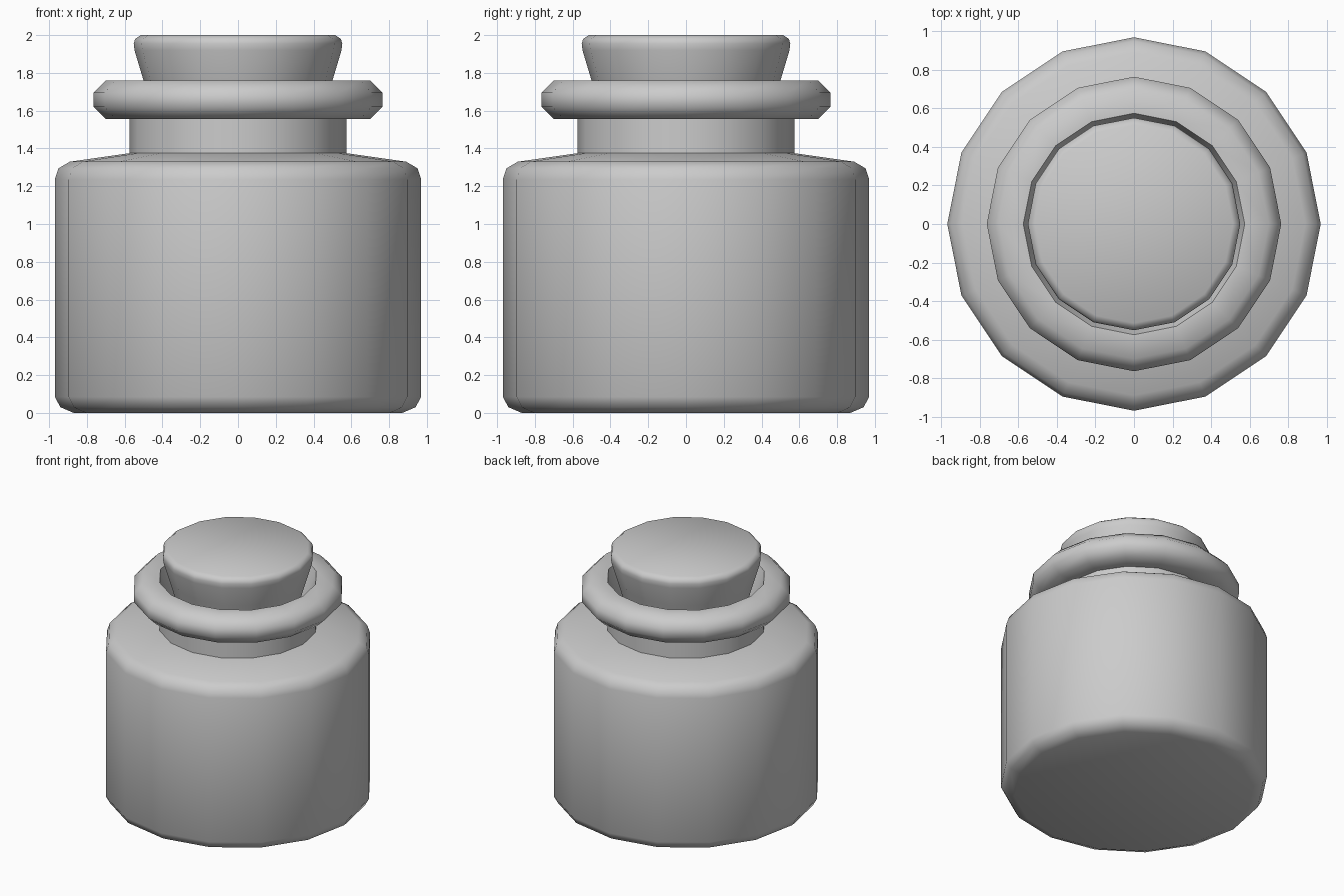
import bpy
import bmesh
from math import cos, sin, tau, radians

if "Cube" in bpy.data.objects:
    bpy.data.objects.remove(bpy.data.objects["Cube"])

SIDES = 16


def lathe(name, profile):
    """Revolve (radius, height) points round z; close both ends with flat caps."""
    bm = bmesh.new()
    rings = [[bm.verts.new((r * cos(tau * i / SIDES), r * sin(tau * i / SIDES), z))
              for i in range(SIDES)] for r, z in profile]
    for a, b in zip(rings, rings[1:]):
        for i in range(SIDES):
            j = (i + 1) % SIDES
            bm.faces.new((a[i], a[j], b[j], b[i]))
    bm.faces.new(rings[0][::-1])
    bm.faces.new(rings[-1])
    bmesh.ops.recalc_face_normals(bm, faces=bm.faces)
    mesh = bpy.data.meshes.new(name)
    bm.to_mesh(mesh)
    bm.free()
    obj = bpy.data.objects.new(name, mesh)
    bpy.context.collection.objects.link(obj)
    bpy.ops.object.select_all(action='DESELECT')
    obj.select_set(True)
    bpy.context.view_layer.objects.active = obj
    bpy.ops.object.shade_smooth_by_angle(angle=radians(46))
    return obj


# Bottle: rounded base, straight wall, shoulder, neck, collar and tapered mouth
lathe("bottle", [
    (0.87, 0.0), (0.94, 0.03), (0.97, 0.085),
    (0.97, 1.235), (0.95, 1.295), (0.89, 1.33),
    (0.575, 1.375), (0.575, 1.555),
    (0.70, 1.555), (0.765, 1.62), (0.765, 1.695), (0.70, 1.76),
    (0.575, 1.76), (0.48, 1.50),
])

# Stopper: wedge-shaped plug with a bevelled top, seated in the mouth
lathe("stopper", [
    (0.425, 1.50), (0.50, 1.76), (0.548, 1.92),
    (0.552, 1.955), (0.545, 1.98), (0.515, 2.0),
])
